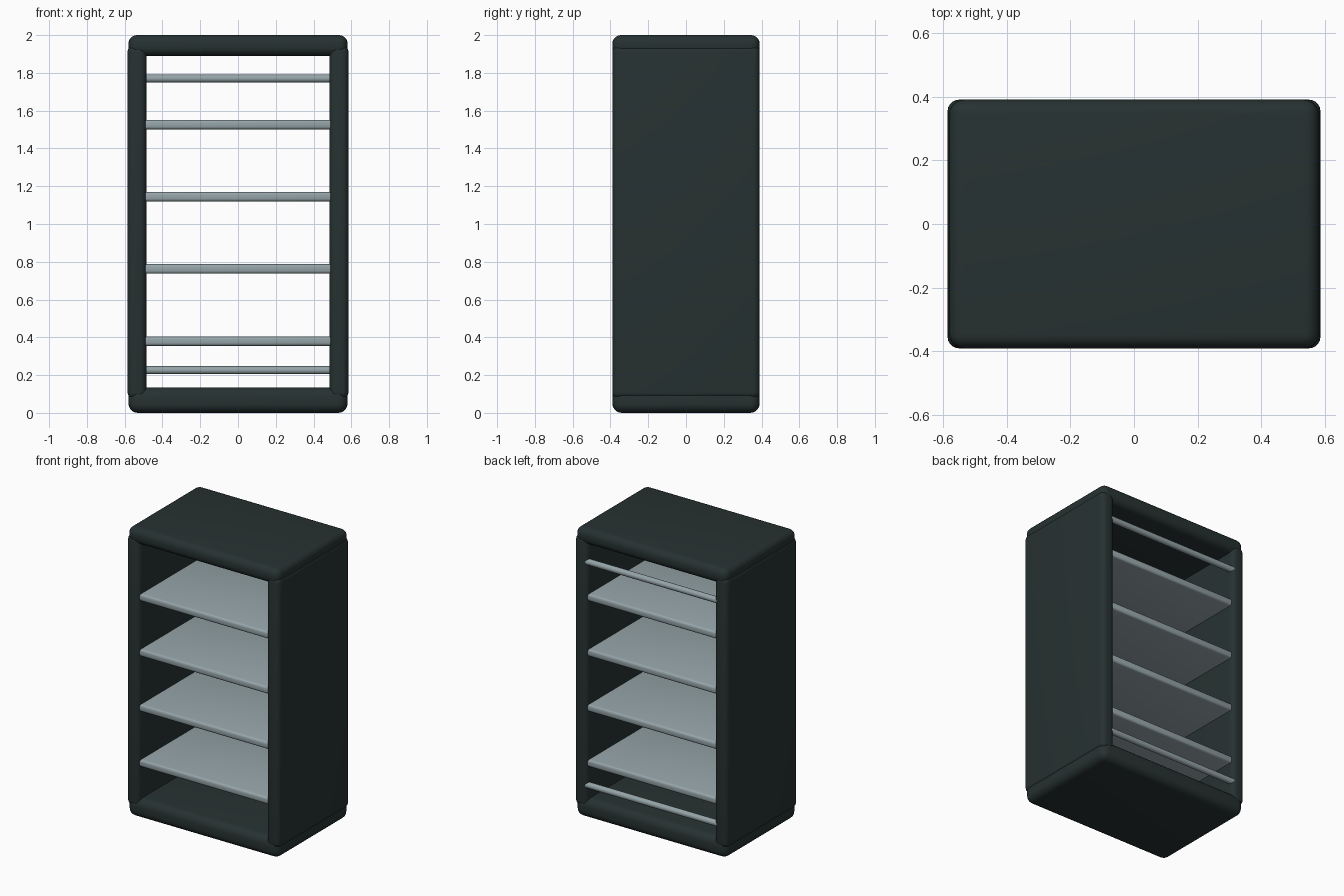
import bpy
import math

cube = bpy.data.objects.get("Cube")
if cube:
    bpy.data.objects.remove(cube, do_unlink=True)


def material(name, color):
    m = bpy.data.materials.new(name)
    m.use_nodes = True
    m.diffuse_color = color
    m.node_tree.nodes["Principled BSDF"].inputs["Base Color"].default_value = color
    return m


dark = material("dark slate", (0.02, 0.031, 0.031, 1))
grey = material("pale blue grey", (0.30, 0.37, 0.39, 1))


def finish(obj, name, mat):
    obj.name = name
    obj.data.materials.append(mat)
    bpy.ops.object.shade_smooth_by_angle(angle=math.radians(35))
    return obj


def rounded_box(name, low, high, radius, mat, segments=5):
    center = [(a + b) / 2 for a, b in zip(low, high)]
    bpy.ops.mesh.primitive_cube_add(size=1, location=center)
    obj = bpy.context.object
    obj.scale = [b - a for a, b in zip(low, high)]
    bpy.ops.object.transform_apply(location=False, rotation=False, scale=True)
    bevel = obj.modifiers.new("rounded edges", "BEVEL")
    bevel.width = radius
    bevel.segments = segments
    bpy.ops.object.modifier_apply(modifier=bevel.name)
    return finish(obj, name, mat)


# Cabinet frame: cushioned top, base and two side walls
W, D = 0.58, 0.39
rounded_box("top_panel", (-W, -D, 1.89), (W, D, 2.0), 0.045, dark)
rounded_box("base_panel", (-W, -D, 0), (W, D, 0.135), 0.05, dark)
for side, sign in (("left", 1), ("right", -1)):
    x0, x1 = sorted((sign * 0.485, sign * 0.585))
    rounded_box(side + "_wall", (x0, -D, 0.075), (x1, D, 1.945), 0.035, dark)

# Four evenly spaced shelves
for i in range(4):
    z = 0.355 + i * 0.382
    rounded_box(f"shelf_{i + 1}", (-0.5, -0.375, z), (0.5, 0.375, z + 0.05),
                0.015, grey, 3)

# Brace rods across the open back
for name, z in (("lower_back_rod", 0.226), ("upper_back_rod", 1.77)):
    bpy.ops.mesh.primitive_cylinder_add(
        vertices=24, radius=0.021, depth=1.02, location=(0, 0.365, z),
        rotation=(0, math.pi / 2, 0))
    finish(bpy.context.object, name, grey)
